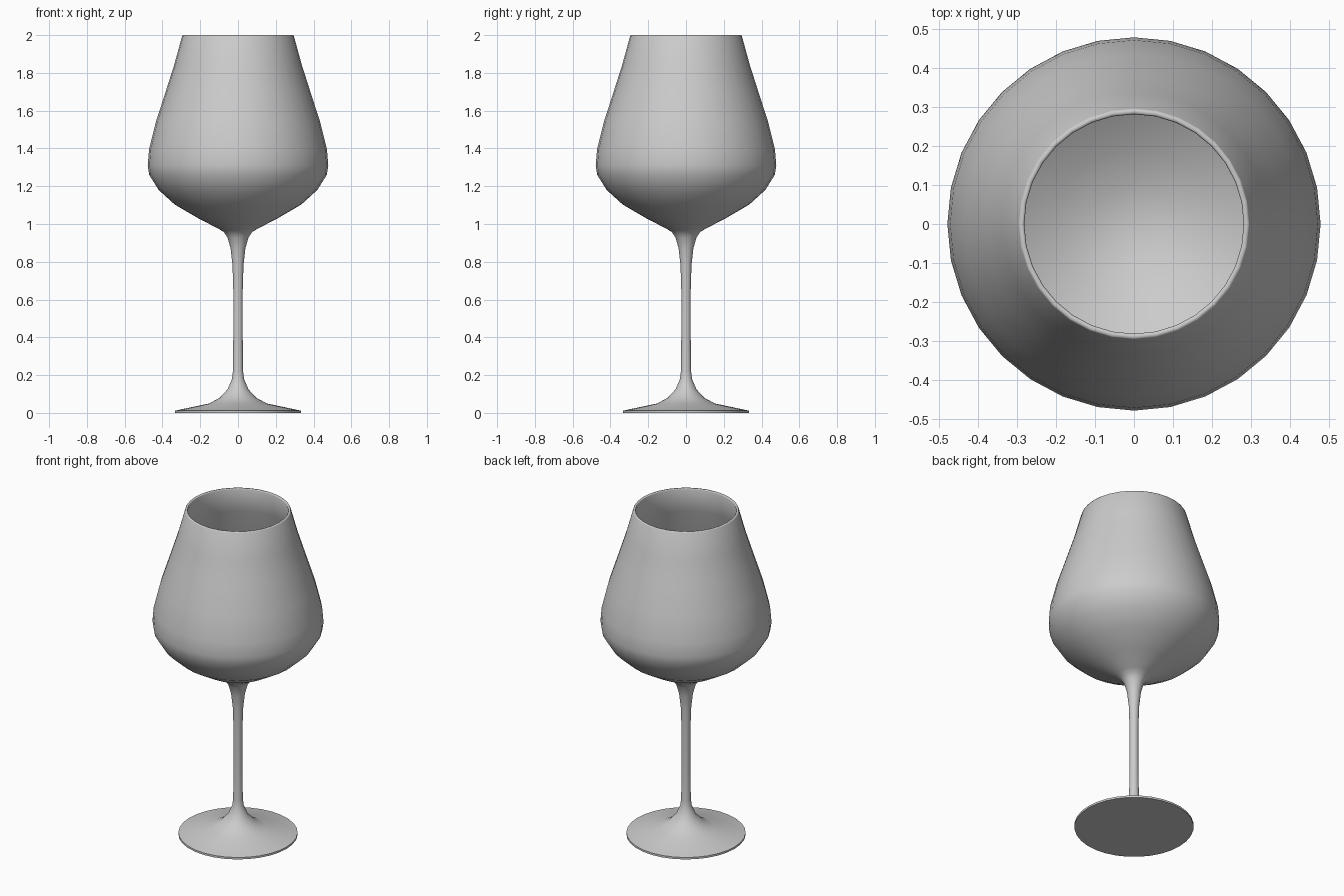
import bpy, bmesh, math

if "Cube" in bpy.data.objects:
    bpy.data.objects.remove(bpy.data.objects["Cube"])

SIDES = 32


def lathe(name, profile, cap_start=False, cap_end=False):
    """Revolve (radius, height) points around z; zero radius makes a pole."""
    bm = bmesh.new()
    rings = []
    for r, z in profile:
        if r == 0:
            rings.append([bm.verts.new((0, 0, z))] * SIDES)
        else:
            rings.append([bm.verts.new((r * math.cos(2 * math.pi * i / SIDES),
                                        r * math.sin(2 * math.pi * i / SIDES), z))
                          for i in range(SIDES)])
    for a, b in zip(rings, rings[1:]):
        for i in range(SIDES):
            j = (i + 1) % SIDES
            bm.faces.new(list(dict.fromkeys((a[i], a[j], b[j], b[i]))))
    if cap_start:
        bm.faces.new(rings[0][::-1])
    bmesh.ops.recalc_face_normals(bm, faces=bm.faces)
    me = bpy.data.meshes.new(name)
    bm.to_mesh(me)
    bm.free()
    ob = bpy.data.objects.new(name, me)
    bpy.context.collection.objects.link(ob)
    for p in me.polygons:
        p.use_smooth = True
    return ob


# One continuous outline: foot, stem, bowl outside, rim, bowl inside
foot = [(0.333, 0), (0.333, 0.012), (0.152, 0.05), (0.097, 0.08),
        (0.055, 0.125), (0.032, 0.18), (0.027, 0.22)]
stem = [(0.025, 0.40), (0.025, 0.65), (0.029, 0.78), (0.039, 0.87),
        (0.056, 0.93), (0.075, 0.957), (0.10, 0.973)]
bowl_outside = [(0.21, 1.03), (0.335, 1.103), (0.42, 1.18), (0.470, 1.26),
                (0.478, 1.31), (0.471, 1.395), (0.435, 1.54), (0.38, 1.71),
                (0.337, 1.845), (0.296, 1.995)]
bowl_inside = [(0.293, 2.0), (0.284, 2.0), (0.281, 1.995), (0.322, 1.842),
               (0.365, 1.707), (0.42, 1.537), (0.456, 1.393), (0.463, 1.313),
               (0.456, 1.268), (0.41, 1.193), (0.328, 1.119), (0.20, 1.045),
               (0.10, 0.998), (0, 0.985)]
glass = lathe("wine_glass", foot + stem + bowl_outside + bowl_inside, cap_start=True)

# Keep the foot edge crisp
bpy.context.view_layer.objects.active = glass
glass.select_set(True)
bpy.ops.object.shade_smooth_by_angle(angle=math.radians(60))
